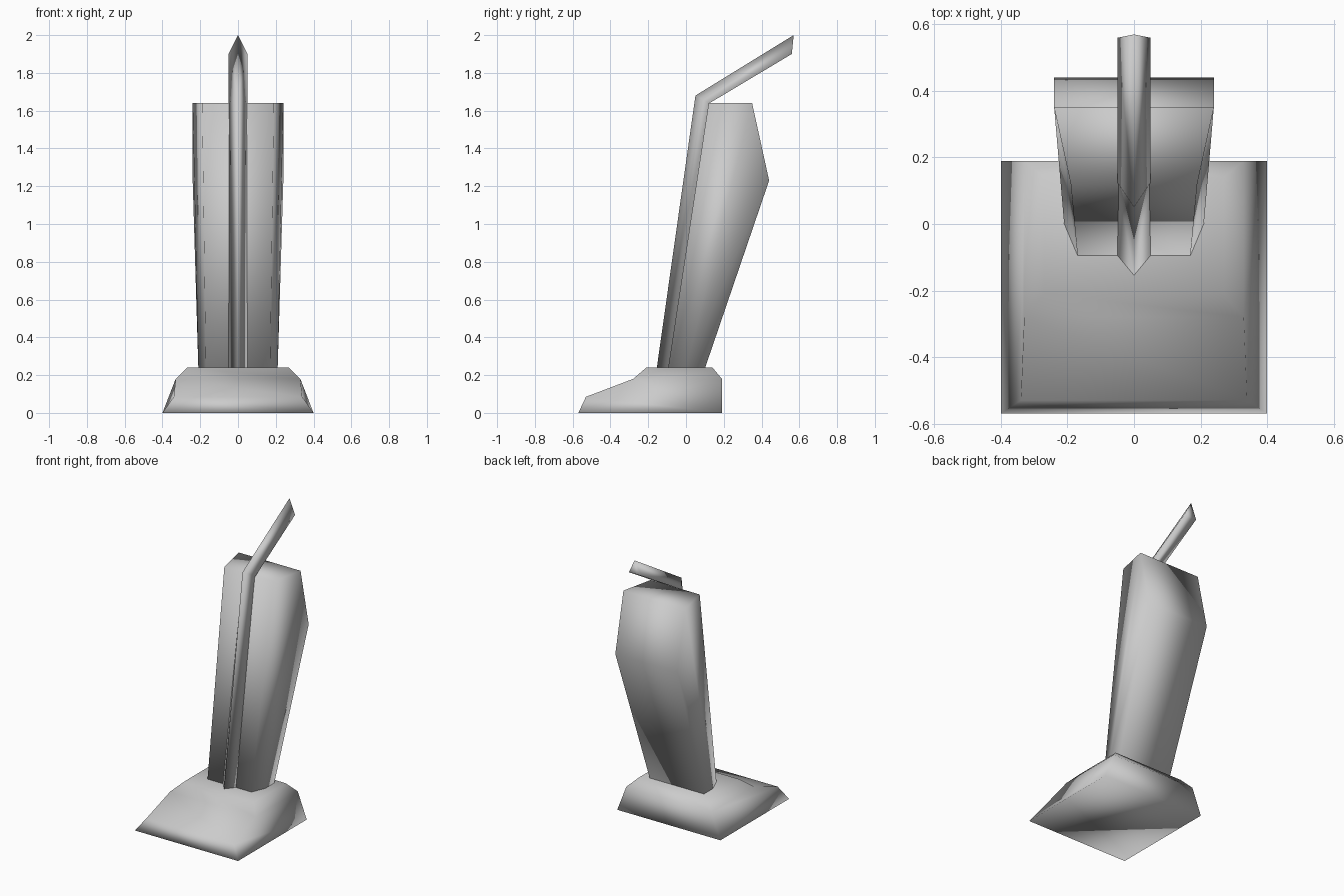
import bpy, bmesh

cube = bpy.data.objects.get("Cube")
if cube:
    bpy.data.objects.remove(cube, do_unlink=True)

GREY = (0.6, 0.6, 0.6, 1)
grey = bpy.data.materials.new("plain grey")
grey.use_nodes = True
grey.diffuse_color = GREY
grey.node_tree.nodes["Principled BSDF"].inputs["Base Color"].default_value = GREY


def symmetric_part(name, points, band, sides):
    """Half outline points by key; band spans across x = 0, sides are mirrored."""
    bm = bmesh.new()
    left = {k: bm.verts.new(p) for k, p in points.items()}
    right = {k: bm.verts.new((-p[0], p[1], p[2])) if p[0] else left[k]
             for k, p in points.items()}
    for a, b in zip(band, band[1:]):
        loop = [left[a], left[b], right[b], right[a]]
        bm.faces.new(list(dict.fromkeys(loop)))
    for side in sides:
        for half in (left, right):
            bm.faces.new([half[k] for k in side])
    bmesh.ops.recalc_face_normals(bm, faces=bm.faces)
    for face in bm.faces:
        face.smooth = True
    mesh = bpy.data.meshes.new(name)
    bm.to_mesh(mesh)
    bm.free()
    mesh.materials.append(grey)
    obj = bpy.data.objects.new(name, mesh)
    bpy.context.collection.objects.link(obj)
    return obj


# Floor head with a low sloping nose
symmetric_part("floor_head", {
    "front": (0.4, -0.57, 0), "nose": (0.34, -0.53, 0.085),
    "brow": (0.33, -0.28, 0.18), "top_front": (0.27, -0.21, 0.24),
    "top_back": (0.27, 0.14, 0.24), "shoulder": (0.33, 0.19, 0.18),
    "back": (0.4, 0.19, 0)},
    ["front", "nose", "brow", "top_front", "top_back", "shoulder", "back", "front"],
    [["front", "back", "shoulder", "brow", "nose"],
     ["brow", "shoulder", "top_back", "top_front"]])

# Leaning body with chamfered front corners and a bulging back
symmetric_part("body", {
    "front_low": (0.17, -0.095, 0.235), "front_top": (0.19, 0.12, 1.64),
    "back_top": (0.24, 0.35, 1.64), "bulge": (0.24, 0.44, 1.23),
    "back_low": (0.21, 0.10, 0.235), "side_low": (0.21, 0, 0.235)},
    ["front_low", "front_top", "back_top", "bulge", "back_low", "side_low", "front_low"],
    [["front_low", "side_low", "back_top", "front_top"],
     ["side_low", "back_low", "bulge", "back_top"]])

# Three-sided rod up the front, bent back into a handle
symmetric_part("handle", {
    "ridge_low": (0, -0.155, 0.235), "ridge_bend": (0, 0.05, 1.68),
    "ridge_end": (0, 0.57, 2), "edge_low": (0.05, -0.095, 0.235),
    "edge_bend": (0.05, 0.125, 1.64), "edge_end": (0.05, 0.56, 1.9)},
    ["ridge_low", "edge_low", "edge_bend", "edge_end", "ridge_end"],
    [["ridge_low", "edge_low", "edge_bend", "ridge_bend"],
     ["ridge_bend", "edge_bend", "edge_end", "ridge_end"]])
